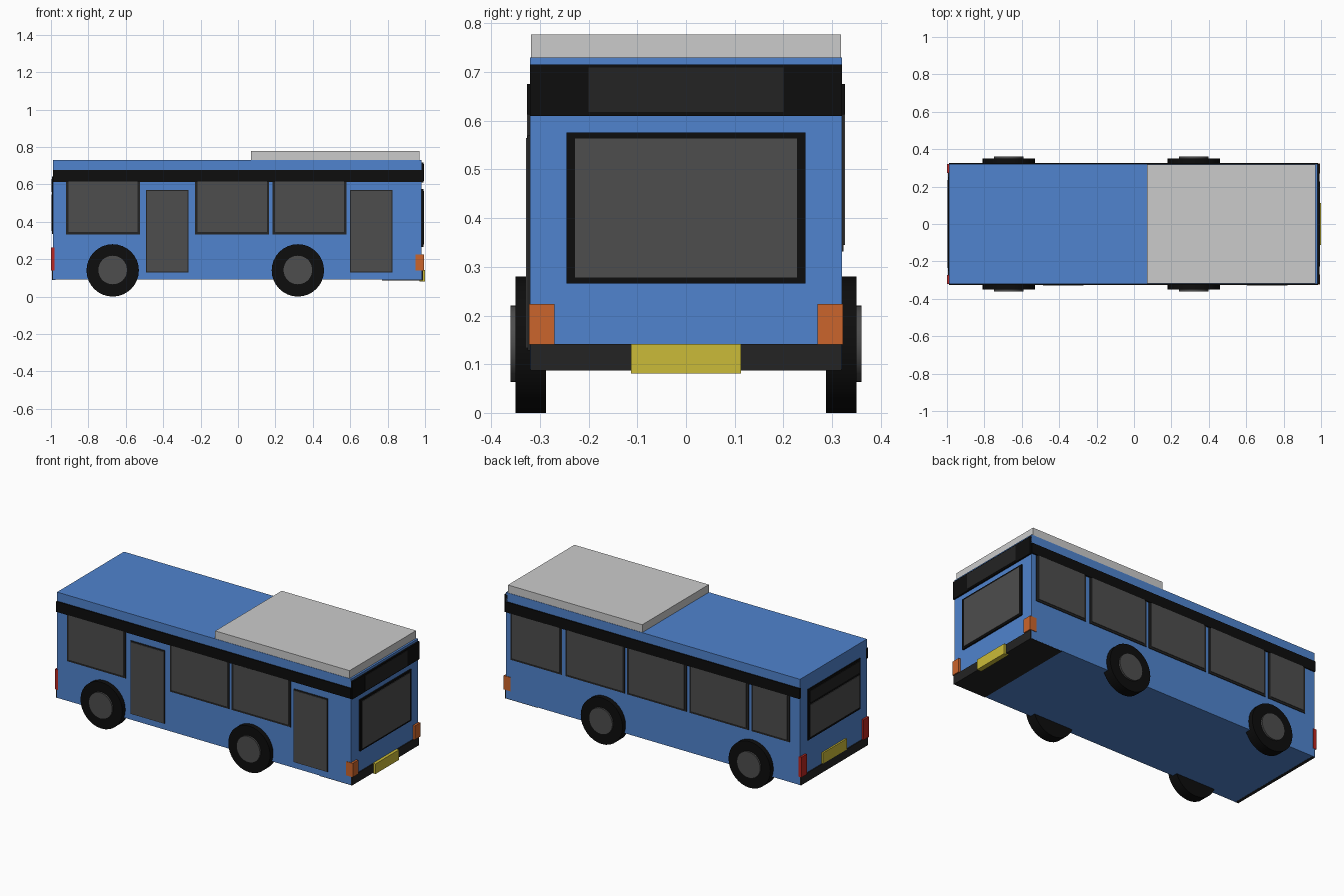
import bpy
from math import pi

if "Cube" in bpy.data.objects:
    bpy.data.objects.remove(bpy.data.objects["Cube"])


def material(name, r, g, b):
    m = bpy.data.materials.new(name)
    m.diffuse_color = (r, g, b, 1)
    m.use_nodes = True
    m.node_tree.nodes["Principled BSDF"].inputs["Base Color"].default_value = m.diffuse_color
    return m


BLUE = material("blue_paint", 0.08, 0.23, 0.62)
BLACK = material("black_trim", 0.004, 0.004, 0.004)
DARK = material("dark_plastic", 0.017, 0.017, 0.017)
GLASS = material("tinted_glass", 0.075, 0.075, 0.075)
ORANGE = material("orange_lens", 0.6, 0.13, 0.025)
RED = material("red_lens", 0.5, 0.02, 0.015)
YELLOW = material("yellow_plate", 0.6, 0.5, 0.04)


def box(name, x, y, z, mat=None):
    """Box from (min, max) ranges on each axis."""
    r = (x, y, z)
    bpy.ops.mesh.primitive_cube_add(size=1, location=[(a + b) / 2 for a, b in r])
    o = bpy.context.object
    o.name = name
    o.scale = [b - a for a, b in r]
    bpy.ops.object.transform_apply(location=False, rotation=False, scale=True)
    if mat:
        o.data.materials.append(mat)
    return o


def disc(name, x, y, z, radius, depth, mat):
    bpy.ops.mesh.primitive_cylinder_add(vertices=32, radius=radius, depth=depth,
                                        location=(x, y, z), rotation=(pi / 2, 0, 0))
    o = bpy.context.object
    o.name = name
    o.data.materials.append(mat)
    bpy.ops.object.shade_smooth_by_angle()


def side_range(side, a, b):
    return tuple(sorted((side * a, side * b)))


def side_window(name, side, x0, x1):
    box(name + "_frame", (x0, x1), side_range(side, 0.31, 0.324), (0.332, 0.62), DARK)
    box(name + "_glass", (x0 + 0.013, x1 - 0.013), side_range(side, 0.315, 0.327),
        (0.345, 0.614), GLASS)


# Body shell and roof unit
box("body", (-0.988, 0.982), (-0.32, 0.32), (0.09, 0.73), BLUE)
box("roof_unit", (0.07, 0.97), (-0.318, 0.318), (0.725, 0.777))

# Side windows: three on the door side, five on the other
for i, (a, b) in enumerate([(-0.92, -0.525), (-0.23, 0.167), (0.185, 0.58)]):
    side_window(f"right_window_{i + 1}", -1, a, b)
for i, (a, b) in enumerate([(-0.92, -0.665), (-0.645, -0.25), (-0.23, 0.167),
                            (0.185, 0.58), (0.605, 0.95)]):
    side_window(f"left_window_{i + 1}", 1, a, b)

# Doors
for name, a, b in [("rear_door", -0.492, -0.265), ("front_door", 0.6, 0.827)]:
    box(name + "_frame", (a, b), (-0.326, -0.31), (0.128, 0.57), DARK)
    box(name + "_glass", (a + 0.005, b - 0.005), (-0.329, -0.31), (0.133, 0.565), GLASS)

# Paired parts: trim bands, lamps and wheels
for side, label in [(-1, "right"), (1, "left")]:
    box(label + "_band", (-0.989, 0.984), side_range(side, 0.31, 0.327), (0.613, 0.676), BLACK)
    box(label + "_headlamp", (0.95, 0.995), side_range(side, 0.27, 0.323), (0.14, 0.224), ORANGE)
    box(label + "_tail_lamp", (-1.0, -0.98), side_range(side, 0.272, 0.322), (0.14, 0.262), RED)
    for x, end in [(-0.67, "rear"), (0.32, "front")]:
        disc(f"{label}_{end}_tyre", x, side * 0.319, 0.14, 0.14, 0.062, BLACK)
        disc(f"{label}_{end}_hub", x, side * 0.34, 0.142, 0.079, 0.04, GLASS)

# Front end
box("front_sign_panel", (0.97, 0.992), (-0.32, 0.32), (0.61, 0.716), BLACK)
box("front_sign", (0.98, 0.995), (-0.2, 0.2), (0.618, 0.709), DARK)
box("windscreen_frame", (0.97, 0.991), (-0.245, 0.245), (0.266, 0.576), BLACK)
box("windscreen", (0.98, 0.994), (-0.228, 0.228), (0.278, 0.564), GLASS)
box("front_bumper", (0.77, 0.988), (-0.3195, 0.3195), (0.087, 0.141), DARK)
box("front_plate", (0.97, 1.0), (-0.113, 0.113), (0.081, 0.142), YELLOW)

# Rear end
box("rear_window_frame", (-0.994, -0.97), (-0.25, 0.25), (0.335, 0.642), BLACK)
box("rear_window", (-0.997, -0.98), (-0.235, 0.235), (0.35, 0.545), GLASS)
box("rear_sign", (-0.997, -0.98), (-0.235, 0.235), (0.56, 0.628), DARK)
box("rear_bumper", (-0.994, -0.975), (-0.3195, 0.3195), (0.089, 0.141), DARK)
box("rear_plate", (-0.998, -0.98), (-0.113, 0.113), (0.143, 0.208), YELLOW)
